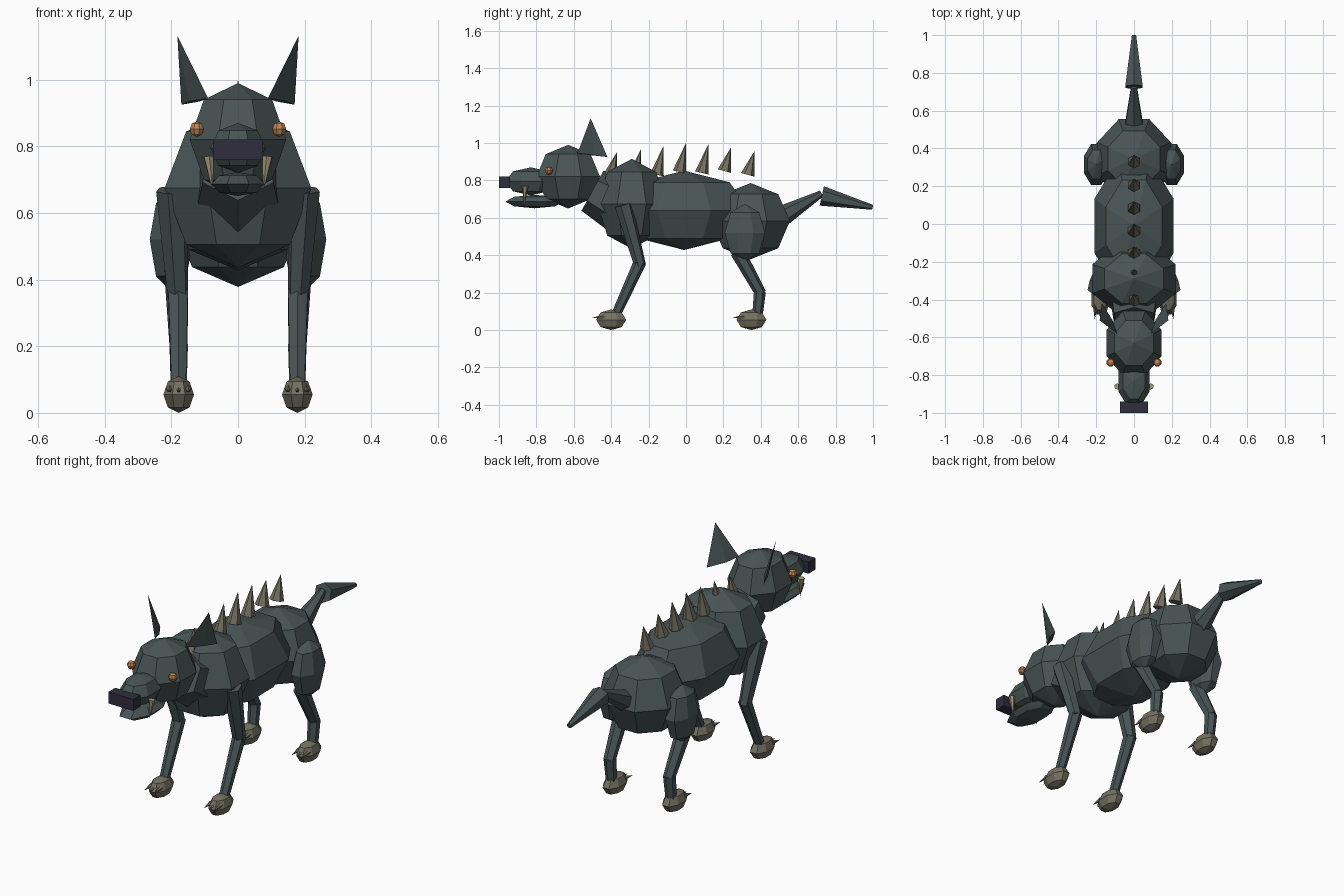
import bpy, bmesh, math
from mathutils import Vector, Matrix

if "Cube" in bpy.data.objects:
    bpy.data.objects.remove(bpy.data.objects["Cube"])


def material(name, rgb):
    m = bpy.data.materials.new(name)
    m.diffuse_color = (*rgb, 1)
    m.use_nodes = True
    m.node_tree.nodes["Principled BSDF"].inputs["Base Color"].default_value = m.diffuse_color
    return m


HIDE = material("slate_hide", (0.068, 0.090, 0.090))
NOSE = material("dark_nose", (0.030, 0.027, 0.048))
BONE = material("dull_bone", (0.175, 0.165, 0.125))
FANG = material("pale_fang", (0.36, 0.31, 0.20))
EYE = material("amber_eye", (0.52, 0.23, 0.09))


def finish(name, bm, mat):
    bmesh.ops.recalc_face_normals(bm, faces=bm.faces[:])
    mesh = bpy.data.meshes.new(name)
    bm.to_mesh(mesh)
    bm.free()
    mesh.materials.append(mat)
    ob = bpy.data.objects.new(name, mesh)
    bpy.context.collection.objects.link(ob)
    return ob


def ball(name, centre, half, mat=HIDE, tilt=0.0):
    """Eight-sided faceted ellipsoid, flat sides facing the axes."""
    k = 1 / math.cos(math.pi / 8)
    bm = bmesh.new()
    bmesh.ops.create_uvsphere(bm, u_segments=8, v_segments=4, radius=1)
    mtx = (Matrix.Translation(centre) @ Matrix.Rotation(tilt, 4, 'X')
           @ Matrix.Diagonal((half[0] * k, half[1] * k, half[2], 1))
           @ Matrix.Rotation(math.pi / 8, 4, 'Z'))
    bmesh.ops.transform(bm, matrix=mtx, verts=bm.verts[:])
    return finish(name, bm, mat)


def limb(name, a, b, r0, r1, mat=HIDE, sides=6):
    """Tapered prism from a to b."""
    a, b = Vector(a), Vector(b)
    d = b - a
    bm = bmesh.new()
    bmesh.ops.create_cone(bm, cap_ends=True, segments=sides, radius1=r0,
                          radius2=r1, depth=d.length)
    mtx = Matrix.Translation((a + b) / 2) @ d.to_track_quat('Z', 'Y').to_matrix().to_4x4()
    bmesh.ops.transform(bm, matrix=mtx, verts=bm.verts[:])
    return finish(name, bm, mat)


def box(name, centre, size, mat):
    bm = bmesh.new()
    bmesh.ops.create_cube(bm, size=1)
    bmesh.ops.transform(bm, matrix=Matrix.Translation(centre) @ Matrix.Diagonal((*size, 1)),
                        verts=bm.verts[:])
    return finish(name, bm, mat)


def ear(name, s):
    """Thin upright blade, turned outward."""
    inner, outer = Vector((s * .09, -.58, .945)), Vector((s * .17, -.42, .925))
    mid = (inner + outer) / 2
    side = Vector((s * .016, .008, 0))
    bm = bmesh.new()
    for p in (inner, mid + side, outer, mid - side, Vector((s * .182, -.51, 1.132))):
        bm.verts.new(p)
    bmesh.ops.convex_hull(bm, input=bm.verts[:])
    return finish(name, bm, HIDE)


# Torso
ball("belly", (0, -.01, .64), (.21, .345, .212))
ball("chest", (0, -.29, .675), (.22, .185, .24))
ball("hips", (0, .345, .582), (.195, .21, .204))
limb("neck", (0, -.30, .635), (0, -.50, .745), .155, .122)

# Head
ball("head", (0, -.63, .82), (.145, .17, .17))
ball("snout", (0, -.83, .795), (.083, .135, .075))
ball("lower_jaw", (0, -.81, .687), (.08, .155, .036))
box("nose", (0, -.97, .79), (.15, .06, .062), NOSE)

# Back spikes, leaning to the rear
for i, (y, z) in enumerate([(-.37, .95), (-.24, .97), (-.12, .985), (0, 1.0),
                            (.12, .995), (.24, .975), (.365, .955)]):
    limb(f"back_spike_{i + 1}", (0, y - .035, z - .125 - .03 * (0 < i < 5)),
         (0, y, z), .037, 0, BONE, 6)

# Tail
limb("tail_base", (0, .48, .59), (0, .725, .73), .062, .018)
limb("tail_tip", (0, .726, .717), (0, .998, .656), .053, .013)

# Paired parts
for s, side in ((-1, "left"), (1, "right")):
    ear(f"ear_{side}", s)
    ball(f"eye_{side}", (s * .124, -.733, .852), (.021, .021, .023), EYE)
    limb(f"fang_{side}", (s * .088, -.86, .77), (s * .076, -.865, .665), .017, 0, FANG)

    # Front leg
    limb(f"front_upper_leg_{side}", (s * .20, -.335, .67), (s * .18, -.245, .345), .048, .032)
    limb(f"front_lower_leg_{side}", (s * .18, -.245, .365), (s * .178, -.38, .07), .034, .025)

    # Rear leg
    ball(f"thigh_{side}", (s * .20, .315, .52), (.065, .108, .155))
    limb(f"rear_lower_leg_{side}", (s * .185, .275, .42), (s * .178, .40, .195), .040, .030)
    limb(f"rear_ankle_{side}", (s * .178, .395, .205), (s * .178, .38, .06), .032, .027)

    # Paws and claws
    for leg, y in (("front", -.40), ("rear", .35)):
        ball(f"{leg}_paw_{side}", (s * .178, y, .055), (.046, .08, .055), BONE)
        for c in (-1, 0, 1):
            limb(f"{leg}_claw_{side}_{c + 2}", (s * .178 + c * .027, y - .04, .072),
                 (s * .178 + c * .03, y - .105, .064), .012, 0, BONE, 5)
